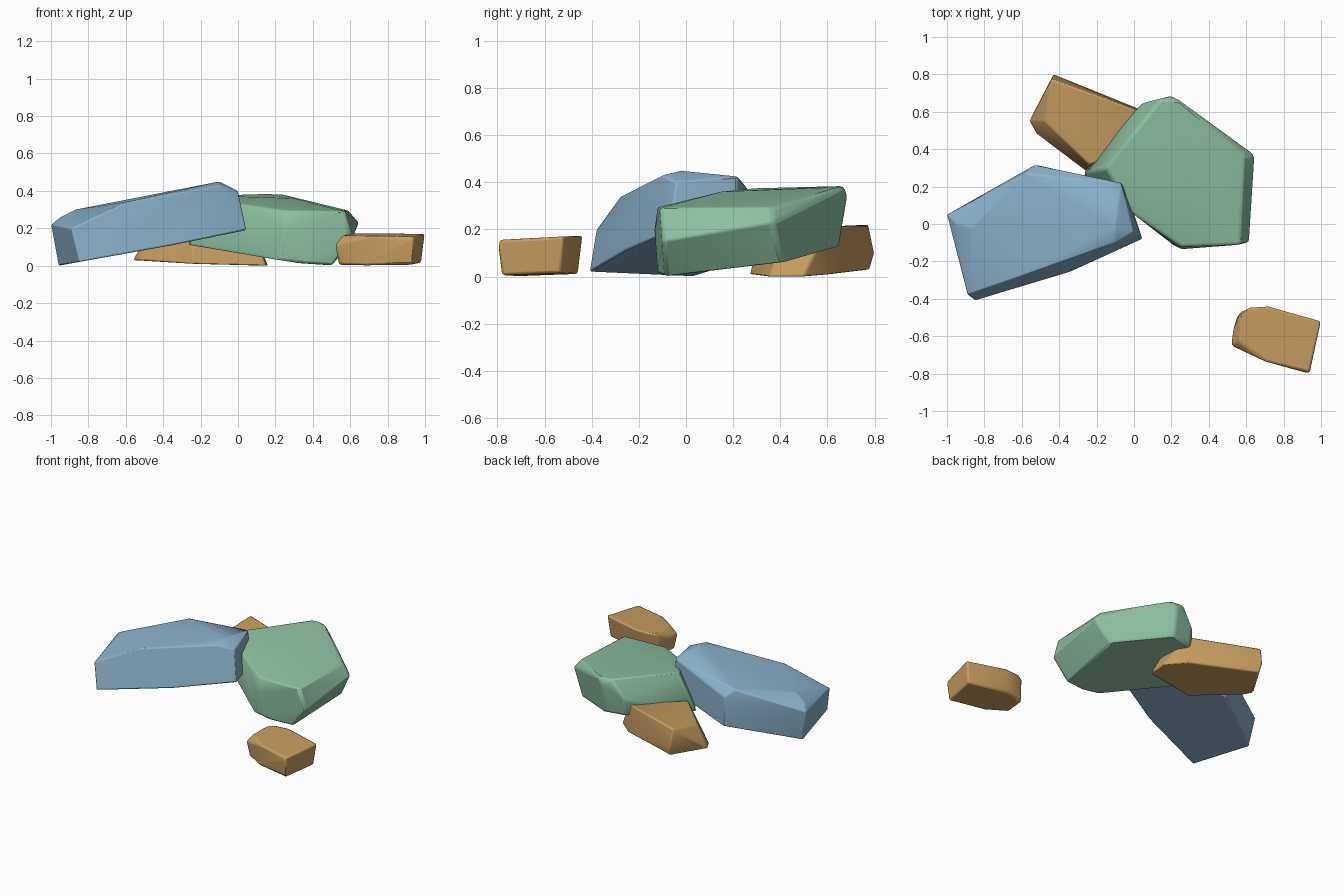
import bpy
import bmesh
import math

cube = bpy.data.objects.get("Cube")
if cube:
    bpy.data.objects.remove(cube, do_unlink=True)


def make_material(name, rgb):
    material = bpy.data.materials.new(name)
    material.use_nodes = True
    material.diffuse_color = (*rgb, 1)
    shader = material.node_tree.nodes["Principled BSDF"]
    shader.inputs["Base Color"].default_value = (*rgb, 1)
    shader.inputs["Roughness"].default_value = 0.8
    return material


def make_rock(name, material, corners, softness):
    """Chipped boulder: hull around its corners, softened along the ridges."""
    bm = bmesh.new()
    for corner in corners:
        bm.verts.new(corner)
    hull = bmesh.ops.convex_hull(bm, input=bm.verts[:])
    loose = {v for v in hull["geom_interior"] + hull["geom_unused"]
             if isinstance(v, bmesh.types.BMVert) and not v.link_faces}
    bmesh.ops.delete(bm, geom=list(loose), context='VERTS')
    bmesh.ops.dissolve_limit(bm, angle_limit=math.radians(5),
                             verts=bm.verts[:], edges=bm.edges[:])
    bmesh.ops.recalc_face_normals(bm, faces=bm.faces[:])
    mesh = bpy.data.meshes.new(name)
    bm.to_mesh(mesh)
    bm.free()
    mesh.materials.append(material)
    rock = bpy.data.objects.new(name, mesh)
    bpy.context.collection.objects.link(rock)

    bevel = rock.modifiers.new("soft_ridges", 'BEVEL')
    bevel.width = softness
    bevel.segments = 2
    bevel.limit_method = 'ANGLE'
    bevel.angle_limit = math.radians(25)

    bpy.ops.object.select_all(action='DESELECT')
    rock.select_set(True)
    bpy.context.view_layer.objects.active = rock
    bpy.ops.object.shade_smooth_by_angle(angle=math.radians(35))
    return rock


blue = make_material("slate_blue", (0.26, 0.45, 0.61))
green = make_material("sage_green", (0.27, 0.53, 0.36))
tan = make_material("sandy_brown", (0.58, 0.34, 0.12))

# Long tilted boulder: base corners, then crown
make_rock("blue_rock", blue, [
    (-.96, .03, .0), (-.85, -.41, .02), (-.35, -.26, .11),
    (.045, -.08, .19), (-.05, .21, .18), (-.52, .315, .09),
    (-1.0, .05, .22), (-.89, -.38, .2), (-.95, 0, .26),
    (-.87, -.02, .3), (-.6, -.28, .34), (-.58, .27, .355),
    (-.53, .315, .3), (-.07, .22, .425), (-.1, -.02, .45),
    (-.1, -.1, .43), (0, -.04, .4),
], 0.008)

# Broad boulder: base corners, waist, then crown
make_rock("green_rock", green, [
    (-.28, .27, .115), (.04, .62, .13), (.2, .65, .13), (.55, .41, .06),
    (.5, -.09, .0), (.35, -.12, .01), (.22, -.12, .03), (0, .05, .08),
    (.645, .37, .23), (.615, -.1, .15), (.04, .645, .25), (.2, .685, .34),
    (.25, -.135, .2), (-.15, .3, .375), (.1, .58, .39), (.14, .67, .385),
    (.24, .665, .38), (.3, .15, .36), (.59, .37, .295), (.57, -.11, .29),
    (.25, -.12, .295), (0, .05, .33),
], 0.015)

# Wedged boulder, partly under the broad one
make_rock("brown_rock", tan, [
    (-.56, .55, .03), (-.52, .48, .03), (-.24, .27, .01), (.15, .35, .0),
    (.16, .5, .0), (.04, .61, .01), (-.42, .78, .03), (-.43, .8, .1),
    (-.44, .775, .22), (-.48, .55, .18), (-.24, .32, .2), (.04, .6, .21),
    (.1, .42, .15),
], 0.008)

# Small separate stone
make_rock("small_stone", tan, [
    (.54, -.64, .005), (.55, -.5, .01), (.7, -.46, .01), (.98, -.53, .015),
    (.93, -.78, .005), (.68, -.72, .0), (.52, -.65, .11), (.53, -.57, .12),
    (.56, -.63, .16), (.57, -.47, .165), (.62, -.445, .172), (.72, -.44, .175),
    (1.0, -.52, .17), (.94, -.795, .155), (.7, -.735, .16), (.92, -.795, .13),
], 0.012)
